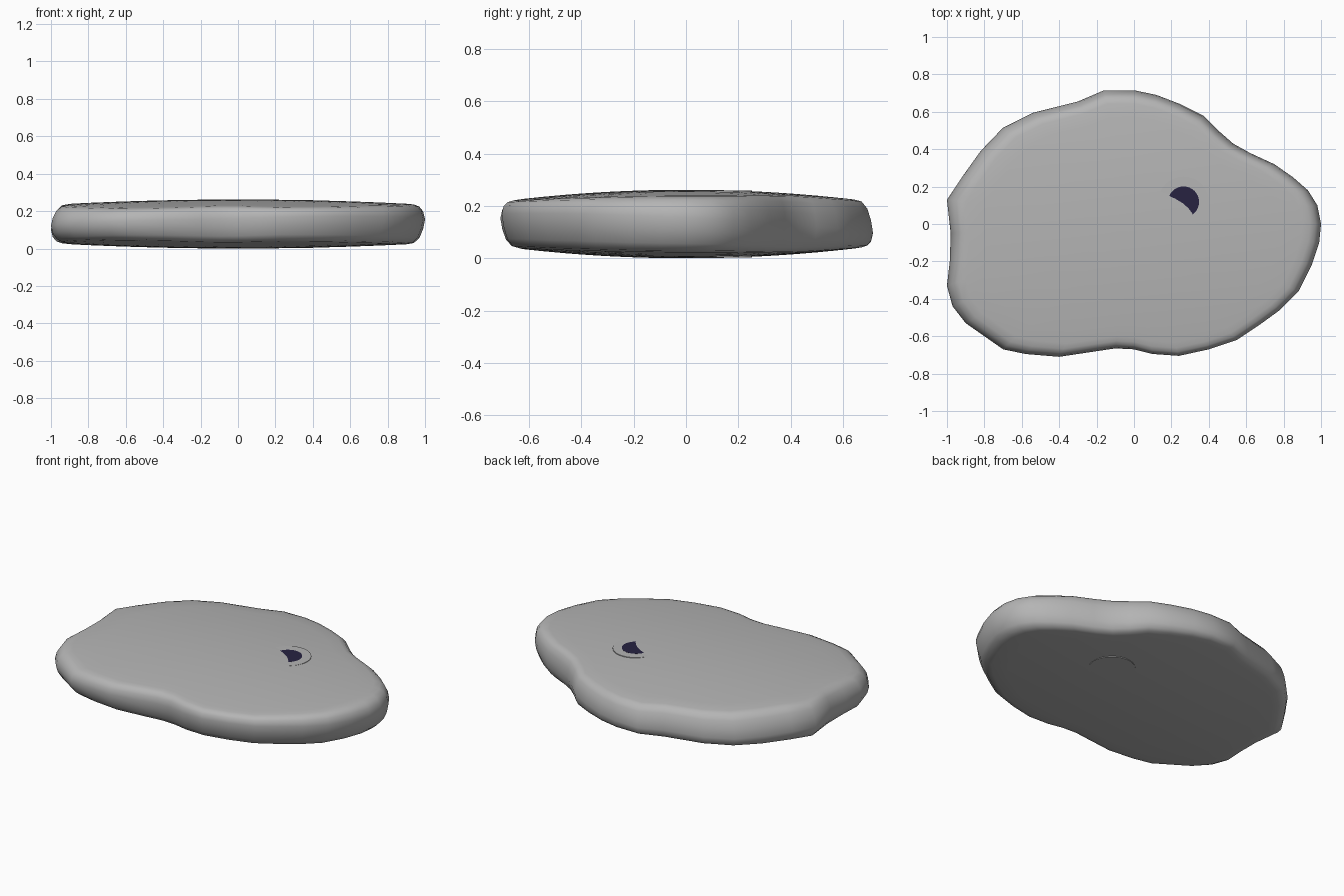
import bpy, bmesh

if "Cube" in bpy.data.objects:
    bpy.data.objects.remove(bpy.data.objects["Cube"])

MID = 0.131  # mid height of the slab

# plan outline, counter-clockwise from the right tip
OUTLINE = [(1, 0), (.98, .1), (.93, .18), (.85, .25), (.75, .32), (.62, .38), (.53, .43),
           (.45, .5), (.37, .58), (.25, .64), (.12, .69), (0, .715), (-.16, .715),
           (-.3, .655), (-.54, .595), (-.7, .515), (-.82, .39), (-.92, .25), (-1, .13),
           (-.98, -.05), (-.985, -.2), (-1, -.33), (-.97, -.44), (-.9, -.53), (-.7, -.67),
           (-.58, -.695), (-.4, -.71), (-.2, -.68), (-.1, -.665), (0, -.67), (.1, -.695),
           (.24, -.705), (.4, -.67), (.55, -.62), (.67, -.54), (.78, -.46), (.88, -.36),
           (.95, -.22), (.99, -.1)]

# rings from top to bottom: (plan scale, fraction of half thickness)
DOME = [.08, .15, .2, .25, .3, .35, .4, .45, .5, .6, .7, .8, .9]
RIM = [(.94, .97), (.97, .8), (.99, .45), (1, 0), (.99, -.45), (.97, -.8), (.94, -.97)]
RINGS = [(s, 1) for s in DOME] + RIM + [(s, -1) for s in reversed(DOME)]


def half(x, y):
    """Half thickness of the gently domed slab."""
    return MID - .028 * x * x - .09 * y * y


def height(x, y, k):
    """Rim bulge sits lower at the back left and higher at the front right."""
    return MID + k * half(x, y) + (1 - k * k) * (.025 * x - .045 * y)


def material(name, rgb):
    mat = bpy.data.materials.new(name)
    mat.diffuse_color = (*rgb, 1)
    mat.use_nodes = True
    mat.node_tree.nodes["Principled BSDF"].inputs["Base Color"].default_value = mat.diffuse_color
    return mat


def finish(bm, name, mat):
    bmesh.ops.recalc_face_normals(bm, faces=bm.faces)
    me = bpy.data.meshes.new(name)
    bm.to_mesh(me)
    bm.free()
    ob = bpy.data.objects.new(name, me)
    bpy.context.collection.objects.link(ob)
    me.materials.append(mat)
    bpy.ops.object.select_all(action='DESELECT')
    ob.select_set(True)
    bpy.context.view_layer.objects.active = ob
    bpy.ops.object.shade_smooth_by_angle(angle=0.9)
    return ob


def disc(name, radius, z0, z1, mat):
    bm = bmesh.new()
    bmesh.ops.create_cone(bm, cap_ends=True, segments=32, radius1=radius,
                          radius2=radius, depth=z1 - z0)
    bmesh.ops.translate(bm, verts=bm.verts, vec=(EYE[0], EYE[1], (z0 + z1) / 2))
    return finish(bm, name, mat)


stone = material("stone_grey", (.46, .46, .46))
dark = material("dark_navy", (.02, .016, .053))

# rounded, domed slab body
bm = bmesh.new()
loops = [[bm.verts.new((x * s, y * s, height(x * s, y * s, k))) for x, y in OUTLINE]
         for s, k in RINGS]
n = len(OUTLINE)
for a, b in zip(loops, loops[1:]):
    for i in range(n):
        j = (i + 1) % n
        bm.faces.new((a[i], b[i], b[j], a[j]))
for loop, z in ((loops[0], 2 * MID), (loops[-1], 0)):
    c = bm.verts.new((0, 0, z))
    for i in range(n):
        bm.faces.new((c, loop[i], loop[(i + 1) % n]))
finish(bm, "body", stone)

# eye plug through the slab, half emerging where the dome falls away
EYE = (.265, .118)
h = half(*EYE)
disc("eye_plug", .135, MID - h, MID + h, stone)

# dark pupil on the top end of the plug
disc("pupil", .083, MID, MID + h + .0002, dark)
